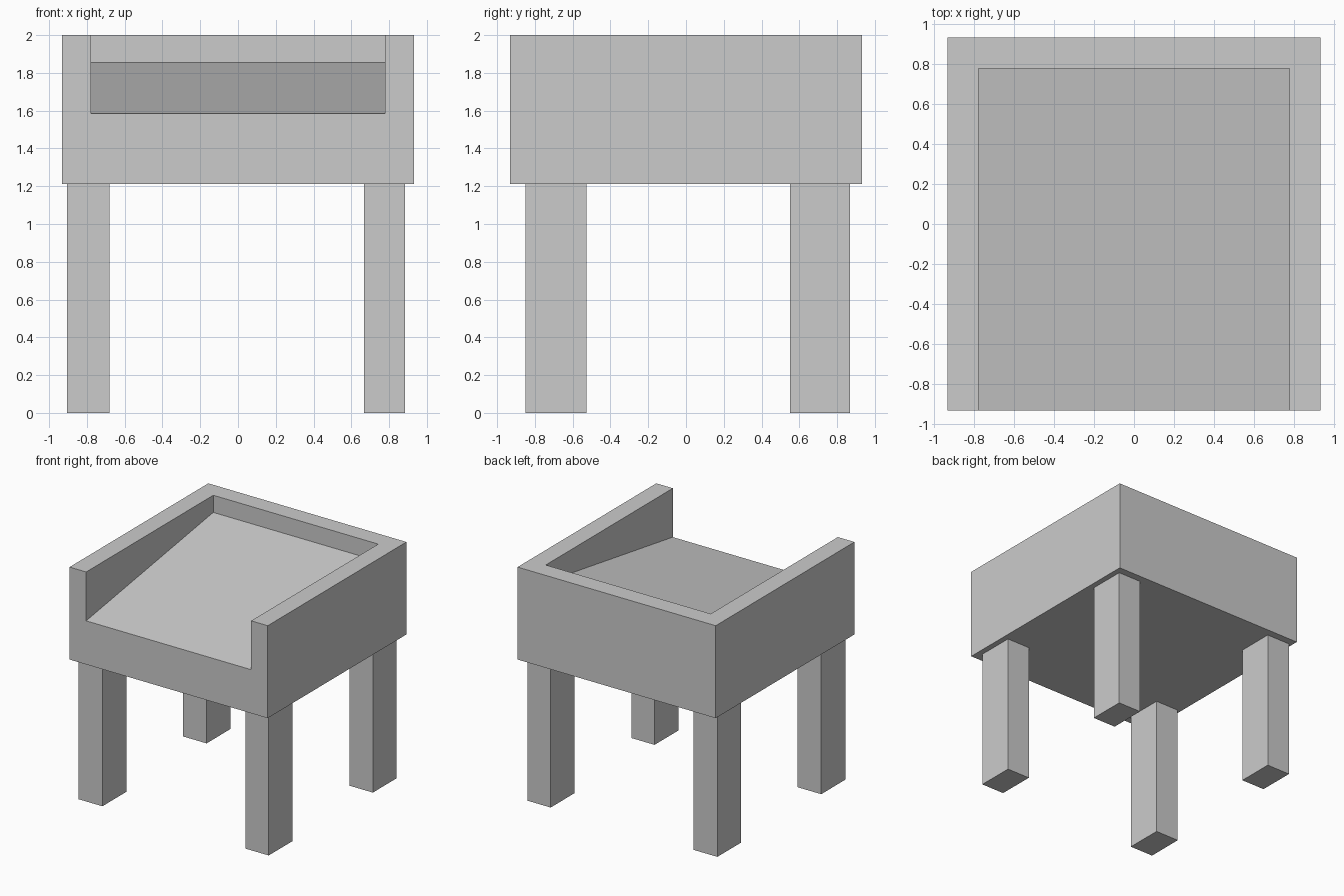
import bpy, bmesh

if "Cube" in bpy.data.objects:
    bpy.data.objects.remove(bpy.data.objects["Cube"])


def prism(name, profile, x0, x1):
    """Extrude a (y, z) side profile from x0 to x1."""
    bm = bmesh.new()
    face = bm.faces.new([bm.verts.new((x0, y, z)) for y, z in profile])
    ext = bmesh.ops.extrude_face_region(bm, geom=[face])["geom"]
    moved = [v for v in ext if isinstance(v, bmesh.types.BMVert)]
    bmesh.ops.translate(bm, verts=moved, vec=(x1 - x0, 0, 0))
    bmesh.ops.recalc_face_normals(bm, faces=bm.faces)
    mesh = bpy.data.meshes.new(name)
    bm.to_mesh(mesh)
    bm.free()
    obj = bpy.data.objects.new(name, mesh)
    bpy.context.collection.objects.link(obj)
    return obj


def box(name, x0, x1, y0, y1, z0, z1):
    return prism(name, [(y0, z0), (y1, z0), (y1, z1), (y0, z1)], x0, x1)


HALF, INNER = 0.933, 0.777
BOTTOM, TOP = 1.213, 2.0
FRONT_Z, BACK_Z = 1.584, 1.854

# Seat block with arms and back
seat = box("seat_with_arms", -HALF, HALF, -HALF, HALF, BOTTOM, TOP)

# Recess with sloping floor, open at the front (run slightly past the front face)
slope = (BACK_Z - FRONT_Z) / (INNER + HALF)
over = 0.1
cutter = prism("seat_recess_cutter",
               [(-HALF - over, FRONT_Z - slope * over), (INNER, BACK_Z),
                (INNER, TOP + over), (-HALF - over, TOP + over)],
               -INNER, INNER)
cutter.hide_render = True

mod = seat.modifiers.new("recess", "BOOLEAN")
mod.operation = "DIFFERENCE"
mod.solver = "EXACT"
mod.object = cutter
bpy.context.view_layer.objects.active = seat
bpy.ops.object.modifier_apply(modifier=mod.name)
bpy.data.objects.remove(cutter)

# Four straight legs
for row, y0, y1 in (("front", -0.851, -0.528), ("back", 0.55, 0.869)):
    for side, x0, x1 in (("left", -0.904, -0.681), ("right", 0.666, 0.885)):
        box(f"{row}_{side}_leg", x0, x1, y0, y1, 0, BOTTOM)
